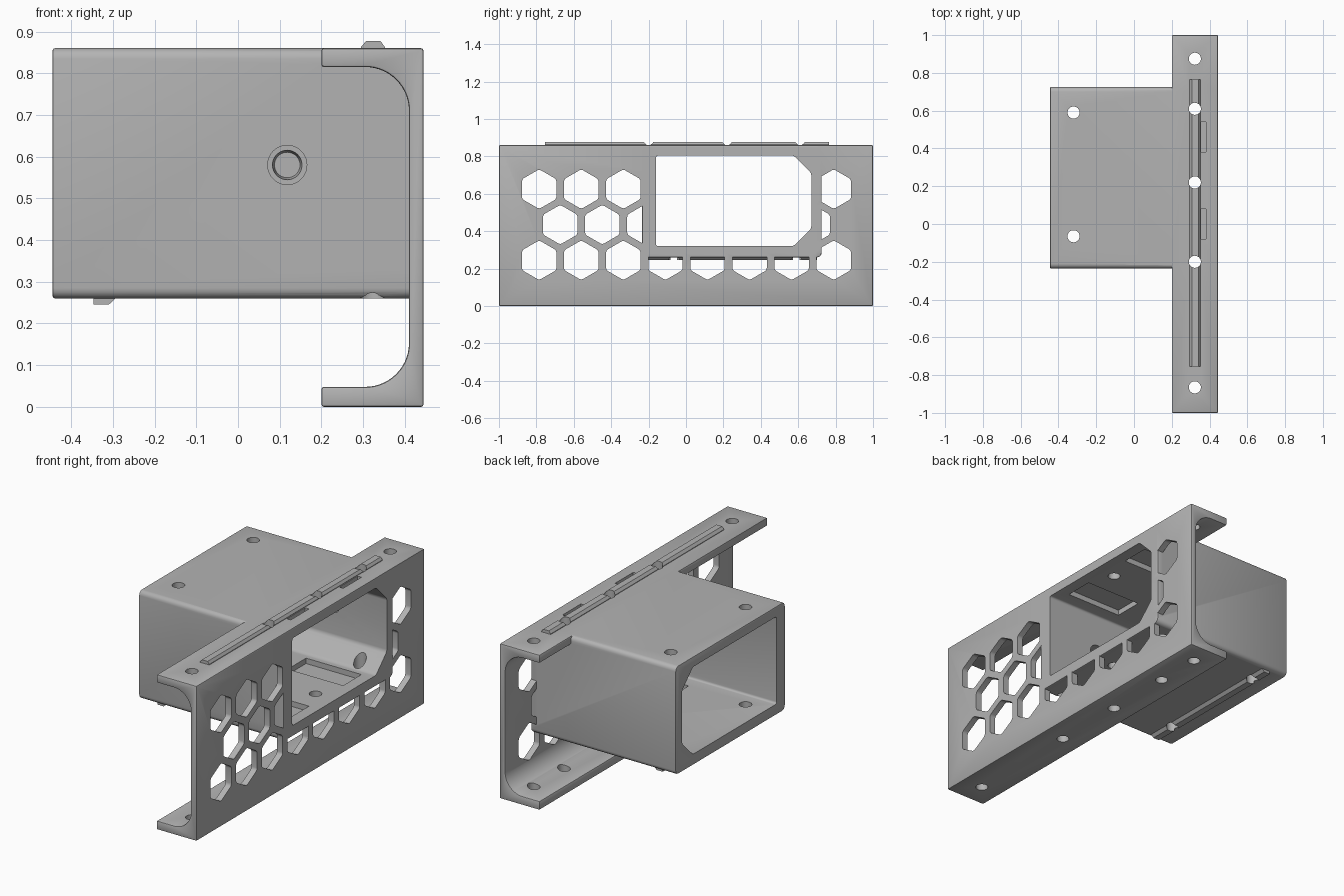
import bpy, bmesh
from math import cos, sin, pi
from mathutils import Vector

cube = bpy.data.objects.get("Cube")
if cube:
    bpy.data.objects.remove(cube)

grey = bpy.data.materials.new("plain_grey")
grey.use_nodes = True
COLOUR = (0.45, 0.45, 0.45, 1)
grey.diffuse_color = COLOUR
grey.node_tree.nodes["Principled BSDF"].inputs["Base Color"].default_value = COLOUR

PLACE = {"x": lambda a, b, t: (t, a, b),
         "y": lambda a, b, t: (a, t, b),
         "z": lambda a, b, t: (a, b, t)}


def prism(name, points, axis, low, high, rounding=0, taper=1):
    """Extrude a flat outline along an axis, optionally rounding its long edges."""
    bm = bmesh.new()
    put = PLACE[axis]
    mid = sum((Vector(p) for p in points), Vector((0, 0))) / len(points)
    ends = [mid + (Vector(p) - mid) * taper for p in points]
    a = [bm.verts.new(put(*p, low)) for p in points]
    b = [bm.verts.new(put(*p, high)) for p in ends]
    n = len(points)
    bm.faces.new(a)
    bm.faces.new(b)
    for i in range(n):
        j = (i + 1) % n
        bm.faces.new((a[i], a[j], b[j], b[i]))
    if rounding:
        long_edges = [bm.edges.get((a[i], b[i])) for i in range(n)]
        bmesh.ops.bevel(bm, geom=long_edges, offset=rounding, segments=4,
                        profile=0.5, affect="EDGES")
    bmesh.ops.recalc_face_normals(bm, faces=bm.faces)
    mesh = bpy.data.meshes.new(name)
    bm.to_mesh(mesh)
    bm.free()
    mesh.materials.append(grey)
    obj = bpy.data.objects.new(name, mesh)
    bpy.context.collection.objects.link(obj)
    return obj


def rect(a0, a1, b0, b1):
    return [(a0, b0), (a1, b0), (a1, b1), (a0, b1)]


def ring(a, b, radius, sides, turn=0):
    return [(a + radius * cos(turn + 2 * pi * i / sides),
             b + radius * sin(turn + 2 * pi * i / sides)) for i in range(sides)]


def apply(obj, mod):
    bpy.context.view_layer.objects.active = obj
    bpy.ops.object.modifier_apply(modifier=mod.name)


def combine(obj, other, operation):
    mod = obj.modifiers.new("combine", "BOOLEAN")
    mod.operation, mod.solver, mod.object = operation, "EXACT", other
    apply(obj, mod)
    bpy.data.objects.remove(other)


def soften(obj):
    mod = obj.modifiers.new("soften", "BEVEL")
    mod.width, mod.segments, mod.limit_method, mod.angle_limit = 0.006, 2, "ANGLE", 1
    apply(obj, mod)


# C-shaped channel with filleted inner corners
ARC = 14
top_arc = [(0.305 + 0.105 * sin(pi / 2 * i / ARC), 0.71 + 0.105 * cos(pi / 2 * i / ARC))
           for i in range(ARC + 1)]
bottom_arc = [(x, 0.863 - z) for x, z in reversed(top_arc)]
profile = [(0.2, 0), (0.445, 0), (0.445, 0.86), (0.2, 0.86), (0.2, 0.815)]
bracket = prism("bracket", profile + top_arc + bottom_arc + [(0.2, 0.048)], "y", -1, 1)
soften(bracket)

# Honeycomb vents through the web
PITCH = 0.225
vents = [(-0.785 + PITCH * i, 0.245) for i in range(8)]
vents += [(-0.785 + PITCH * i, 0.625) for i in (0, 1, 2, 7)]
vents += [(-0.6725 + PITCH * i, 0.435) for i in (0, 1, 2, 6)]
for y, z in vents:
    combine(bracket, prism("vent", ring(y, z, 0.106, 6, pi / 2), "x", 0.3, 0.5, 0.012),
            "DIFFERENCE")

# Sleeve that passes through the channel
sleeve = prism("sleeve", rect(-0.235, 0.725, 0.26, 0.86), "x", -0.445, 0.445, 0.025)
soften(sleeve)
combine(bracket, sleeve, "UNION")

# Locating ridges on the top and underside
combine(bracket, prism("top_ridge", [(0.295, 0.85), (0.352, 0.85), (0.352, 0.863),
                                     (0.342, 0.877), (0.307, 0.877), (0.295, 0.863)],
                       "y", -0.755, 0.765), "UNION")
combine(bracket, prism("bottom_ridge", [(-0.347, 0.28), (-0.347, 0.245), (-0.31, 0.245),
                                        (-0.293, 0.261), (-0.293, 0.28)],
                       "y", -0.21, 0.7), "UNION")

# Through opening with two chamfered corners
opening = [(-0.16, 0.32), (0.575, 0.32), (0.67, 0.415),
           (0.67, 0.71), (0.575, 0.805), (-0.16, 0.805)]
combine(bracket, prism("opening", opening, "x", -0.6, 0.6, 0.012), "DIFFERENCE")

# Shallow pockets in floor and ceiling, with slots opening on top
for y0, y1 in ((-0.08, 0.08), (0.38, 0.54)):
    combine(bracket, prism("pocket", rect(0.04, 0.38, y0, y1), "z", 0.29, 0.835), "DIFFERENCE")
    combine(bracket, prism("slot", rect(0.356, 0.38, y0, y1), "z", 0.7, 0.95), "DIFFERENCE")

# Vertical screw holes
holes = [(0.322, y) for y in (-0.865, -0.2, 0.22, 0.61, 0.875)]
holes += [(-0.32, y) for y in (-0.065, 0.59)]
for x, y in holes:
    combine(bracket, prism("screw_hole", ring(x, y, 0.032, 32), "z", -0.1, 1), "DIFFERENCE")

# Side hole, and the blind tapered socket on the far wall
combine(bracket, prism("side_hole", ring(0.118, 0.58, 0.047, 40), "y", -0.3, 0), "DIFFERENCE")
combine(bracket, prism("socket", ring(0.118, 0.58, 0.045, 40), "y", 0.6, 0.705, 0, 0.68),
        "DIFFERENCE")

# Smooth the curves, keep the edges sharp
bpy.ops.object.select_all(action="DESELECT")
bracket.select_set(True)
bpy.context.view_layer.objects.active = bracket
bpy.ops.object.shade_smooth_by_angle(angle=0.5)
